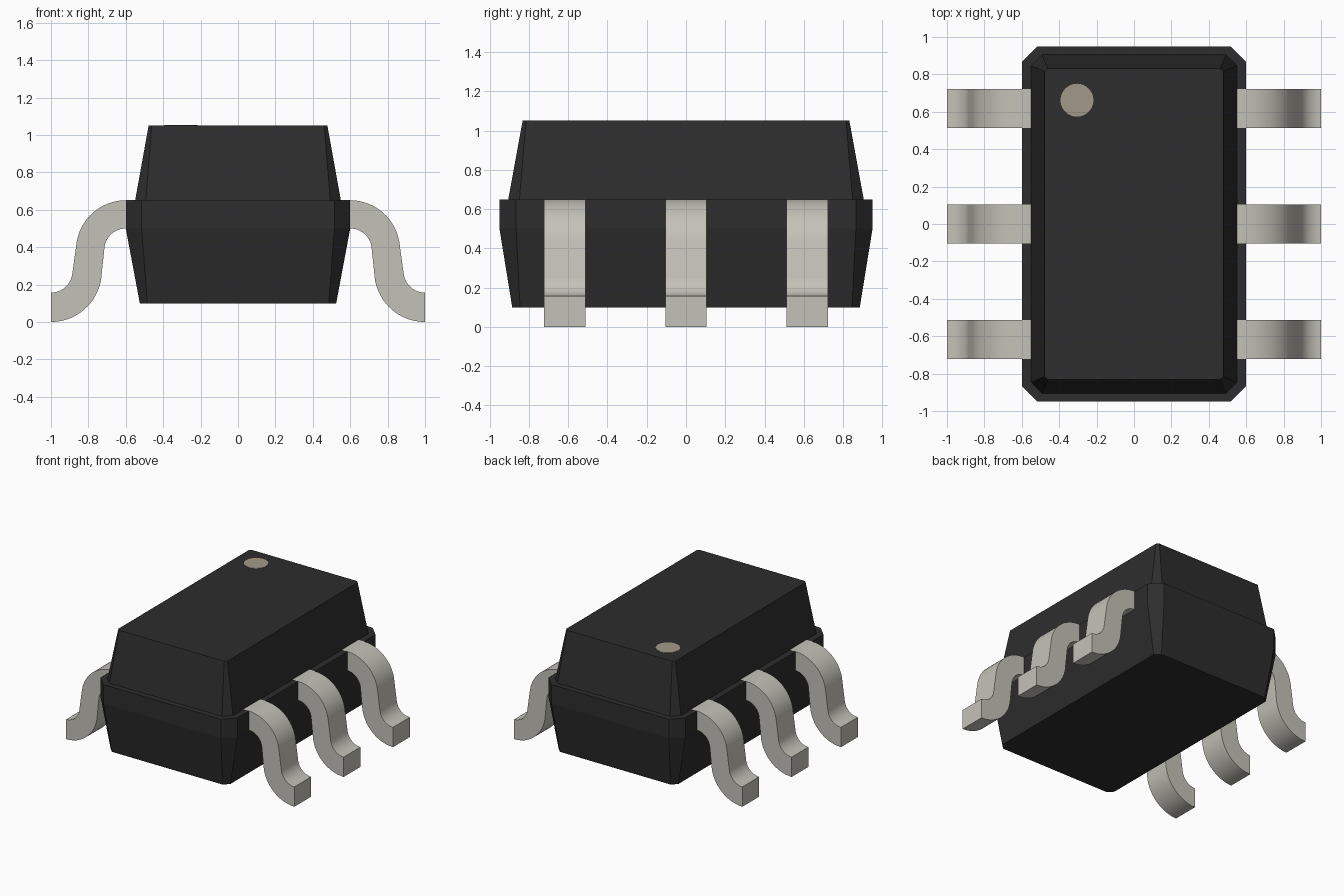
import bpy, bmesh, math

if "Cube" in bpy.data.objects:
    bpy.data.objects.remove(bpy.data.objects["Cube"])


def material(name, color):
    m = bpy.data.materials.new(name)
    m.diffuse_color = (*color, 1)
    m.use_nodes = True
    m.node_tree.nodes["Principled BSDF"].inputs["Base Color"].default_value = m.diffuse_color
    return m


def finish(name, bm, mat, smooth=False):
    bmesh.ops.recalc_face_normals(bm, faces=bm.faces)
    mesh = bpy.data.meshes.new(name)
    bm.to_mesh(mesh)
    bm.free()
    mesh.materials.append(mat)
    ob = bpy.data.objects.new(name, mesh)
    bpy.context.collection.objects.link(ob)
    if smooth:
        bpy.ops.object.select_all(action='DESELECT')
        ob.select_set(True)
        bpy.context.view_layer.objects.active = ob
        bpy.ops.object.shade_smooth_by_angle(angle=math.radians(30))
    return ob


def octagon(bm, hx, hy, c, z):
    quarter = [(hx, hy - c), (hx - c, hy)]
    pts = quarter + [(-x, y) for x, y in quarter[::-1]]
    pts += [(-x, -y) for x, y in pts]
    return [bm.verts.new((x, y, z)) for x, y in pts]


def arc(cx, cz, r, start, end, n=12):
    angles = [math.radians(start + (end - start) * i / n) for i in range(n + 1)]
    return [(cx + r * math.cos(a), cz + r * math.sin(a)) for a in angles]


plastic = material("black_plastic", (0.026, 0.026, 0.026))
metal = material("tinned_metal", (0.55, 0.54, 0.48))
paint = material("marker_paint", (0.36, 0.32, 0.25))

# Moulded body: chamfered rings stacked into a tapered, stepped block
bm = bmesh.new()
rings = [octagon(bm, *r) for r in (
    (0.525, 0.885, 0.04, 0.10),
    (0.60, 0.95, 0.085, 0.50),
    (0.60, 0.95, 0.085, 0.65),
    (0.55, 0.905, 0.057, 0.65),
    (0.478, 0.832, 0.017, 1.05))]
for a, b in zip(rings, rings[1:]):
    for i in range(8):
        j = (i + 1) % 8
        bm.faces.new((a[i], a[j], b[j], b[i]))
bm.faces.new(rings[0])
bm.faces.new(rings[-1])
finish("body", bm, plastic)

# Bent leads: S-shaped side profile extruded along y, three per side
profile = [(0.54, 0.651)] + arc(0.6, 0.385, 0.266, 90, 10)
profile += arc(1.0, 0.272, 0.115, 190, 270)
profile += arc(1.0, 0.272, 0.272, 270, 190)
profile += arc(0.6, 0.385, 0.115, 10, 90) + [(0.54, 0.50)]
for side, label in ((1, "right"), (-1, "left")):
    for k in (-1, 0, 1):
        bm = bmesh.new()
        y = k * 0.617
        face = bm.faces.new([bm.verts.new((side * x, y - 0.105, z)) for x, z in profile])
        ext = bmesh.ops.extrude_face_region(bm, geom=[face])["geom"]
        bmesh.ops.translate(bm, vec=(0, 0.21, 0),
                            verts=[v for v in ext if isinstance(v, bmesh.types.BMVert)])
        finish(f"lead_{label}_{k + 2}", bm, metal, True)

# Round orientation marker on the top face
bm = bmesh.new()
bmesh.ops.create_cone(bm, cap_ends=True, segments=40, radius1=0.088, radius2=0.088, depth=0.004)
bmesh.ops.translate(bm, vec=(-0.305, 0.662, 1.05), verts=bm.verts)
finish("orientation_marker", bm, paint, True)
